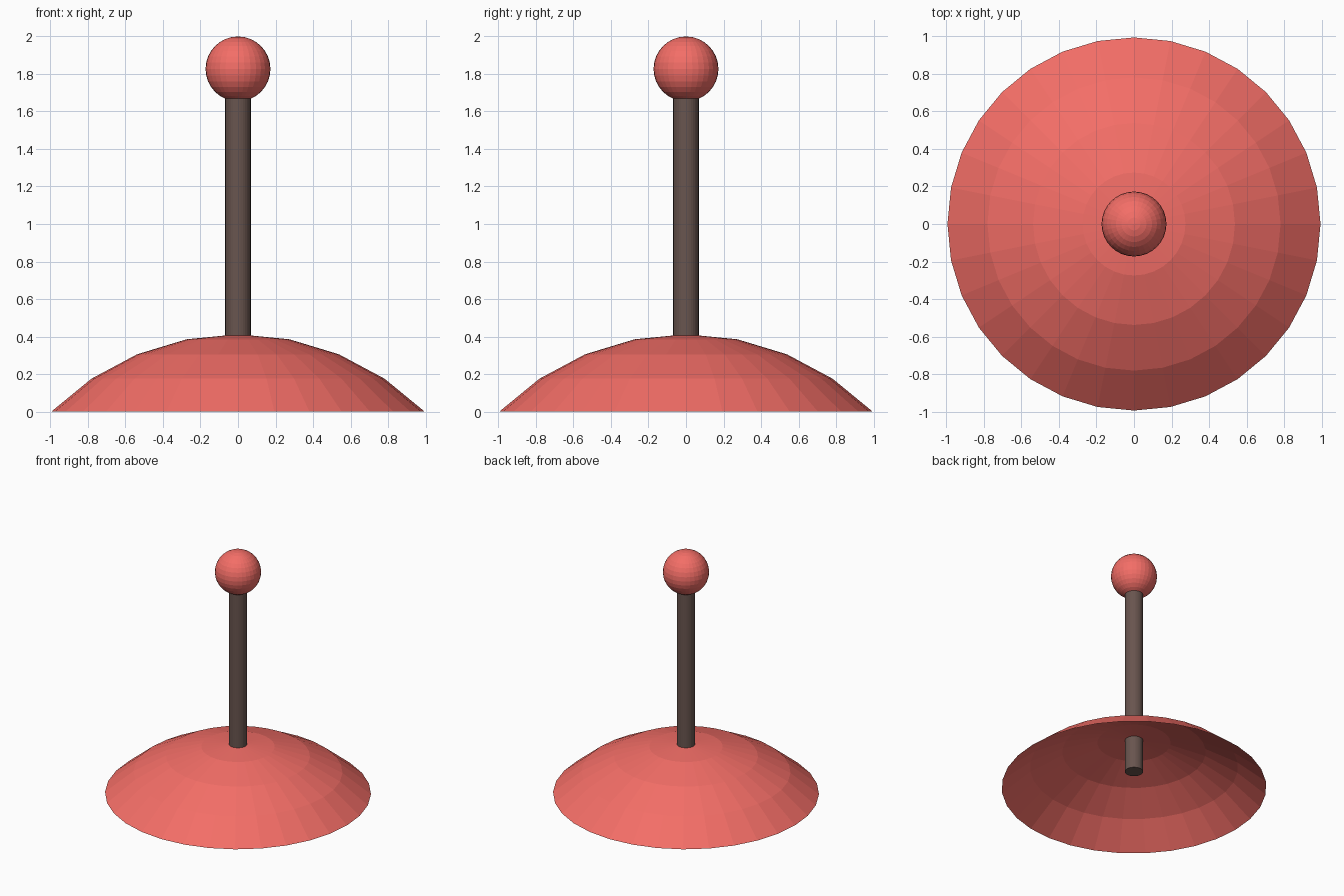
import bpy, bmesh
from math import sin, cos, pi

if "Cube" in bpy.data.objects:
    bpy.data.objects.remove(bpy.data.objects["Cube"])


def material(name, rgb):
    m = bpy.data.materials.new(name)
    m.diffuse_color = (*rgb, 1)
    m.use_nodes = True
    m.node_tree.nodes["Principled BSDF"].inputs["Base Color"].default_value = m.diffuse_color
    return m


red = material("red", (0.9, 0.155, 0.135))
brown = material("brown", (0.14, 0.09, 0.077))


def finish(name, mat):
    ob = bpy.context.object
    ob.name = ob.data.name = name
    ob.data.materials.append(mat)
    return ob


# Dome base: open upper cap of a sphere, cut at 45 degrees, faceted
R = 1.407
cut = R * cos(pi / 4)
bpy.ops.mesh.primitive_uv_sphere_add(segments=32, ring_count=16, radius=R,
                                     location=(0, 0, 0))
dome = finish("dome_base", red)
bm = bmesh.new()
bm.from_mesh(dome.data)
bmesh.ops.delete(bm, geom=[v for v in bm.verts if v.co.z < cut - 0.01],
                 context='VERTS')
bmesh.ops.translate(bm, verts=bm.verts, vec=(0, 0, -cut))
bm.to_mesh(dome.data)
bm.free()

# Stem: pokes through the dome and into the ball
low, high = 0.135, 1.70
bpy.ops.mesh.primitive_cylinder_add(vertices=32, radius=0.068, depth=high - low,
                                    location=(0, 0, (low + high) / 2))
finish("stem", brown)

# Ball on top
bpy.ops.mesh.primitive_uv_sphere_add(segments=32, ring_count=16, radius=0.173,
                                     location=(0, 0, 1.827))
finish("ball", red)
